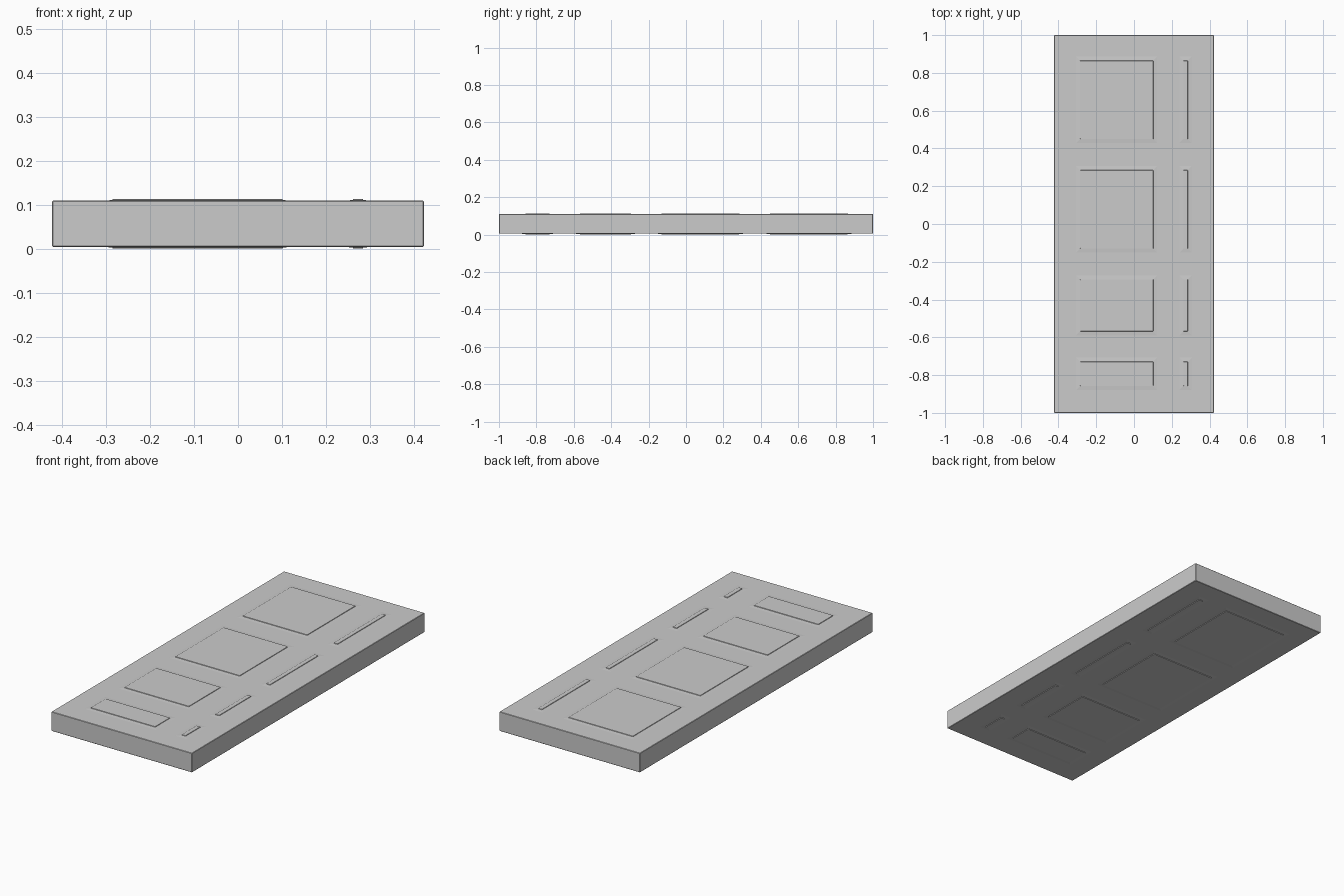
import bpy, bmesh, math

if "Cube" in bpy.data.objects:
    bpy.data.objects.remove(bpy.data.objects["Cube"])

HX, HY = 0.423, 1.0                 # half width and half length of the door
Z_LOW, Z_HIGH = 0.0045, 0.1095      # slab faces
MARGIN = 0.022                      # moulding width around each raised field
COLS = [(-0.285, 0.101), (0.262, 0.284)]
ROWS = [(-0.857, -0.730), (-0.567, -0.294), (-0.130, 0.284), (0.450, 0.864)]


def cuts(spans, half):
    """Grid lines and the cell numbers which hold a panel."""
    vals = [-half]
    for a, b in spans:
        vals += [a - MARGIN, b + MARGIN]
    return vals + [half]


def rect(bm, x0, x1, y0, y1, inset, z):
    return [bm.verts.new(p) for p in (
        (x0 + inset, y0 + inset, z), (x1 - inset, y0 + inset, z),
        (x1 - inset, y1 - inset, z), (x0 + inset, y1 - inset, z))]


def panelled_face(bm, z, sign):
    """One door face: flat rails and stiles, with raised panels between."""
    xs, ys = cuts(COLS, HX), cuts(ROWS, HY)
    # inset and rise of each ring: gentle slope, then a short step to the field
    profile = [(0, 0), (MARGIN - 0.001, 0.0015), (MARGIN, 0.0043)]
    for i in range(len(xs) - 1):
        for j in range(len(ys) - 1):
            cell = (xs[i], xs[i + 1], ys[j], ys[j + 1])
            if i % 2 and j % 2:
                rings = [rect(bm, *cell, d, z + sign * h) for d, h in profile]
                for a, b in zip(rings, rings[1:]):
                    for k in range(4):
                        m = (k + 1) % 4
                        bm.faces.new((a[k], a[m], b[m], b[k]))
                bm.faces.new(rings[-1])
            else:
                bm.faces.new(rect(bm, *cell, 0, z))


# Both panelled faces, joined by the door edges
bm = bmesh.new()
panelled_face(bm, Z_LOW, -1)
panelled_face(bm, Z_HIGH, 1)
bmesh.ops.remove_doubles(bm, verts=bm.verts[:], dist=1e-5)
rim = [e for e in bm.edges if e.is_boundary]
bmesh.ops.bridge_loops(bm, edges=rim)
bmesh.ops.recalc_face_normals(bm, faces=bm.faces[:])

mesh = bpy.data.meshes.new("panel_door")
bm.to_mesh(mesh)
bm.free()
door = bpy.data.objects.new("panel_door", mesh)
bpy.context.collection.objects.link(door)

# Slightly eased outer edges
bev = door.modifiers.new("eased_edges", 'BEVEL')
bev.width = 0.002
bev.segments = 1
bev.limit_method = 'ANGLE'
bev.angle_limit = math.radians(80)
